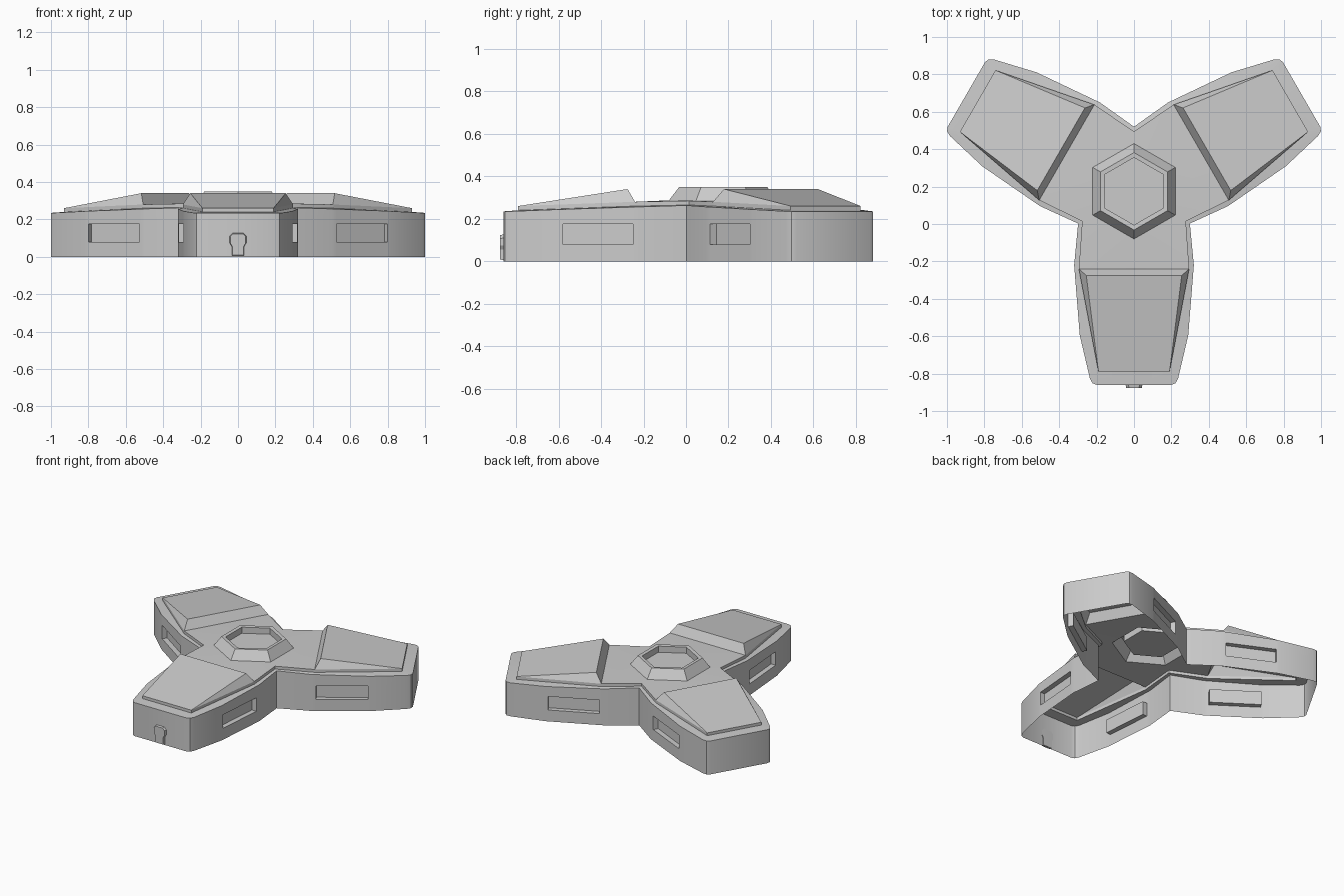
import bpy, bmesh
from math import radians, sqrt
from mathutils import Matrix, Vector

if "Cube" in bpy.data.objects:
    bpy.data.objects.remove(bpy.data.objects["Cube"])

HUB = Vector((0, 0.175, 0))          # centre of the three-fold symmetry
S3 = sqrt(3) / 2


def symmetric_object(name, faces):
    """Mirror a half arm (u along arm, v sideways, z) and repeat it three times."""
    bm = bmesh.new()
    for deg in (-90, 30, 150):
        rot = Matrix.Rotation(radians(deg), 3, 'Z')
        for side in (1, -1):
            for f in faces:
                pts = [HUB + rot @ Vector((p[0], p[1] * side, p[2])) for p in f]
                bm.faces.new([bm.verts.new(p) for p in pts])
    bmesh.ops.remove_doubles(bm, verts=bm.verts, dist=0.0005)
    bmesh.ops.recalc_face_normals(bm, faces=bm.faces)
    bm.normal_update()
    if sum(f.normal.dot(f.calc_center_median() - HUB) * f.calc_area() for f in bm.faces) < 0:
        bmesh.ops.reverse_faces(bm, faces=bm.faces)
    return finish(name, bm)


def finish(name, bm, angle=30):
    me = bpy.data.meshes.new(name)
    bm.to_mesh(me)
    bm.free()
    ob = bpy.data.objects.new(name, me)
    bpy.context.collection.objects.link(ob)
    bpy.ops.object.select_all(action='DESELECT')
    ob.select_set(True)
    bpy.context.view_layer.objects.active = ob
    bpy.ops.object.shade_smooth_by_angle(angle=radians(angle))
    return ob


def lerp(a, b, t):
    return tuple(x + (y - x) * t for x, y in zip(a, b))


# Key points of the cover: arm tip, pad base, pad ridge, valley between arms
tip, base, ridge = (0.965, 0.19, 0.26), (0.415, 0.295, 0.28), (0.45, 0.255, 0.34)
valley = (0.16, 0.16 * sqrt(3), 0.285)
mid = lambda p: (p[0], 0, p[2])
low = lambda p: (p[0], p[1], p[2] - 0.02)

# Outer wall top edge from arm tip to valley, with matching cover edge points
fore, aft = (0.77, 0.29, 0.244), (0.395, 0.32, 0.256)
slot = [(0.77 - u) / 0.375 for u in (0.755, 0.425)]
edge_at = lambda u: lerp(tip, base, (0.965 - u) / 0.55)
wall = [((1.035, 0, 0.235), mid(tip)),
        ((1.035, 0.20, 0.235), tip),
        ((1.026, 0.222, 0.235), tip),
        ((1.0, 0.236, 0.235), tip),
        (fore, edge_at(0.77)),
        (lerp(fore, aft, slot[0]), edge_at(0.755)),
        (lerp(fore, aft, slot[1]), edge_at(0.425)),
        (aft, base),
        ((0.1725, 0.1725 * sqrt(3), 0.263), valley)]

# Shell: walls with recessed side slots, and the sloping rim
shell, cover = [], []
Z0, Z1, DEPTH = 0.08, 0.175, 0.035
for i, ((a, pa), (b, pb)) in enumerate(zip(wall, wall[1:])):
    at = lambda p, z, d=0: (p[0], p[1] - d, z)
    rows = [0, Z0, Z1, None]
    for r in range(3):
        za = (rows[r], rows[r + 1] or a[2])
        zb = (rows[r], rows[r + 1] or b[2])
        ring = [at(a, za[0]), at(b, zb[0]), at(b, zb[1]), at(a, za[1])]
        if i == 5 and r == 1:
            inner = [at(p, p[2], DEPTH) for p in ring]
            shell.append(inner)
            shell += [[ring[k], ring[k - 1], inner[k - 1], inner[k]] for k in range(4)]
        else:
            shell.append(ring)
    if pa == pb:
        shell.append([a, b, low(pa)])
    else:
        shell.append([a, b, low(pb), low(pa)])
        cover.append([low(pa), low(pb), pb, pa])
symmetric_object("body_shell", shell)

# Cover: wedge pads on the arms and the flat centre around the hub
h = lambda r, z: ((r, 0, z), (r / 2, r * S3, z))
h0, h1 = h(0.255, 0.287)
cover += [[mid(tip), tip, ridge, mid(ridge)],
          [tip, base, ridge],
          [mid(ridge), ridge, base, mid(base)],
          [mid(base), base, h0],
          [base, valley, h1, h0]]
symmetric_object("top_cover", cover)

# Hub: raised hexagonal ring with a sunken floor
rings = [h(0.255, 0.287), h(0.207, 0.35), h(0.18, 0.348), h(0.18, 0.305)]
hub = [[a0, a1, b1, b0] for (a0, a1), (b0, b1) in zip(rings, rings[1:])]
hub.append([*rings[-1], (0, 0, 0.305)])
symmetric_object("hexagon_hub", hub)

# Cable socket on the front end
half = [(0.034, 0.005), (0.034, 0.055), (0.046, 0.075), (0.046, 0.11), (0.03, 0.127)]
outline = half + [(-x, z) for x, z in reversed(half)]
bm = bmesh.new()
face = bm.faces.new([bm.verts.new((x, -0.855, z)) for x, z in outline])
ext = bmesh.ops.extrude_face_region(bm, geom=[face])
front = [v for v in ext['geom'] if isinstance(v, bmesh.types.BMVert)]
for v in front:
    v.co = (v.co.x * 0.9, -0.876, 0.065 + (v.co.z - 0.065) * 0.94)
bmesh.ops.recalc_face_normals(bm, faces=bm.faces)
finish("cable_socket", bm)
